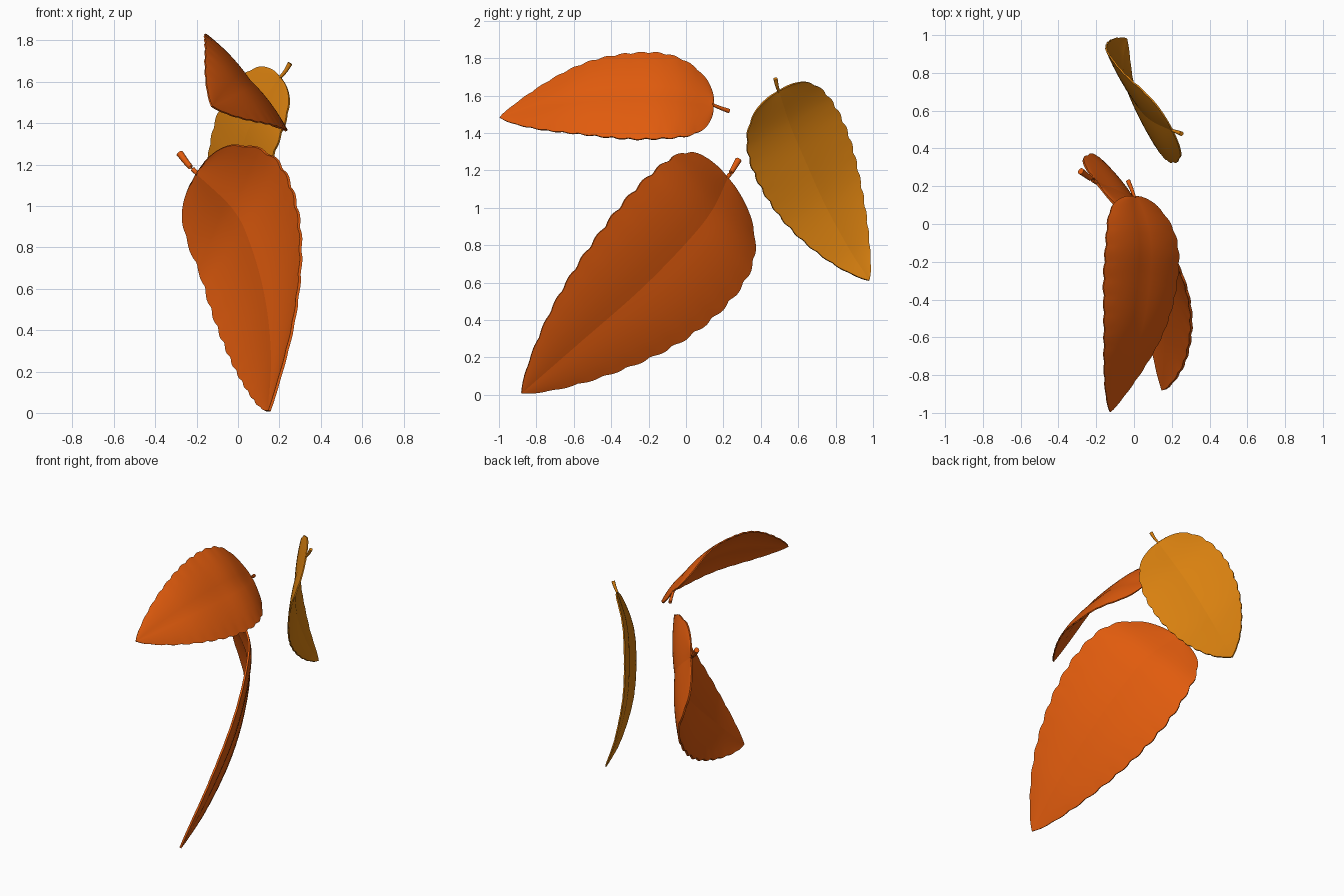
import bpy, bmesh, math
from mathutils import Vector

if "Cube" in bpy.data.objects:
    bpy.data.objects.remove(bpy.data.objects["Cube"])

ROWS, HALF, TEETH = 91, 6, 13


def material(name, rgb):
    m = bpy.data.materials.new(name)
    m.diffuse_color = (*rgb, 1)
    m.use_nodes = True
    m.node_tree.nodes["Principled BSDF"].inputs["Base Color"].default_value = m.diffuse_color
    return m


orange = material("burnt orange", (0.75, 0.105, 0.004))
amber = material("amber", (0.70, 0.22, 0.005))


def spline(pts, t):
    """Catmull-Rom point at t in 0..1."""
    p = [2 * pts[0] - pts[1]] + pts + [2 * pts[-1] - pts[-2]]
    f = min(max(t, 0), 1) * (len(pts) - 1)
    i = min(int(f), len(pts) - 2)
    f -= i
    a, b, c, d = p[i:i + 4]
    return 0.5 * (2 * b + (c - a) * f + (2 * a - 5 * b + 4 * c - d) * f ** 2
                  + (3 * b - a - 3 * c + d) * f ** 3)


def arc_sampler(pts):
    """Return a function giving points evenly spaced along the midrib."""
    fine = [spline(pts, i / 300) for i in range(301)]
    dist = [0.0]
    for a, b in zip(fine, fine[1:]):
        dist.append(dist[-1] + (b - a).length)

    def at(u):
        target = min(max(u, 0), 1) * dist[-1]
        i = 1
        while i < 300 and dist[i] < target:
            i += 1
        k = (target - dist[i - 1]) / (dist[i] - dist[i - 1])
        return fine[i - 1].lerp(fine[i], k)
    return at


def finish(name, bm, mat, angle, thickness=0):
    me = bpy.data.meshes.new(name)
    bmesh.ops.remove_doubles(bm, verts=bm.verts, dist=1e-5)
    bmesh.ops.recalc_face_normals(bm, faces=bm.faces)
    bm.to_mesh(me)
    bm.free()
    ob = bpy.data.objects.new(name, me)
    bpy.context.collection.objects.link(ob)
    me.materials.append(mat)
    bpy.ops.object.select_all(action='DESELECT')
    ob.select_set(True)
    bpy.context.view_layer.objects.active = ob
    if thickness:
        mod = ob.modifiers.new("thickness", 'SOLIDIFY')
        mod.thickness, mod.offset = thickness, 0
        bpy.ops.object.modifier_apply(modifier=mod.name)
    bpy.ops.object.shade_smooth_by_angle(angle=math.radians(angle))
    return ob


def blade(name, midrib, across, half_width, curl, mat):
    """Toothed leaf blade, creased at the midrib, swept along a curve."""
    at = arc_sampler([Vector(p) for p in midrib])
    w = Vector(across).normalized()
    bm = bmesh.new()
    grid = []
    for r in range(ROWS + 1):
        u = (r / ROWS) ** 1.3
        c = at(u)
        tangent = (at(u + 0.02) - at(u - 0.02)).normalized()
        n = w.cross(tangent).normalized()
        shape = u ** 0.4 * max(1 - u, 0) ** 0.85 / 0.457
        row = []
        for k in range(-HALF, HALF + 1):
            v = k / HALF
            tooth = 0.04 * (abs(math.sin(math.pi * TEETH * u)) - 0.6) * abs(v) ** 4
            x = v * half_width * (shape + tooth * shape ** 0.7)
            fold = half_width * shape * (curl * v * v - 0.1 * abs(v))
            row.append(bm.verts.new(c + w * x - n * fold))
        grid.append(row)
    for a, b in zip(grid, grid[1:]):
        for k in range(2 * HALF):
            bm.faces.new((a[k], a[k + 1], b[k + 1], b[k]))
    finish(name, bm, mat, 9, 0.03 * half_width)


def stem(name, path, r0, r1, mat):
    """Round stalk, slightly thicker at its free end."""
    pts = [Vector(p) for p in path]
    bm = bmesh.new()
    rings = []
    for i in range(9):
        t = i / 8
        c = spline(pts, t)
        d = (spline(pts, t + 0.05) - spline(pts, t - 0.05)).normalized()
        a = d.orthogonal().normalized()
        b = d.cross(a)
        r = r0 + (r1 - r0) * t
        rings.append([bm.verts.new(c + r * (a * math.cos(q * math.pi / 5) + b * math.sin(q * math.pi / 5)))
                      for q in range(10)])
    for a, b in zip(rings, rings[1:]):
        for q in range(10):
            bm.faces.new((a[q], a[(q + 1) % 10], b[(q + 1) % 10], b[q]))
    bm.faces.new(rings[0])
    bm.faces.new(rings[-1])
    finish(name, bm, mat, 40)


# large lower leaf
blade("large_leaf_blade",
      [(-.20, .22, 1.16), (-.02, .135, .985), (.065, 0, .815), (.135, -.25, .56),
       (.165, -.57, .28), (.152, -.88, .01)],
      (.44, -.58, .69), .435, .12, orange)
stem("large_leaf_stem", [(-.195, .217, 1.155), (-.24, .248, 1.2), (-.282, .28, 1.255)],
     .010, .018, orange)

# upper leaf lying toward the front
blade("upper_leaf_blade",
      [(0, .147, 1.55), (.048, -.05, 1.598), (.05, -.25, 1.608), (.005, -.585, 1.585),
       (-.127, -.995, 1.482)],
      (-.645, .025, .764), .302, .16, orange)
stem("upper_leaf_stem", [(.003, .14, 1.552), (-.013, .185, 1.533), (-.032, .23, 1.517)],
     .008, .012, orange)

# amber leaf at the back
blade("back_leaf_blade",
      [(.205, .495, 1.625), (.09, .553, 1.447), (.015, .632, 1.26), (-.045, .74, 1.02),
       (-.06, .872, .777), (-.04, .98, .61)],
      (-.40, .79, .47), .30, .08, amber)
stem("back_leaf_stem", [(.2, .497, 1.618), (.228, .487, 1.65), (.252, .478, 1.69)],
     .007, .012, amber)
